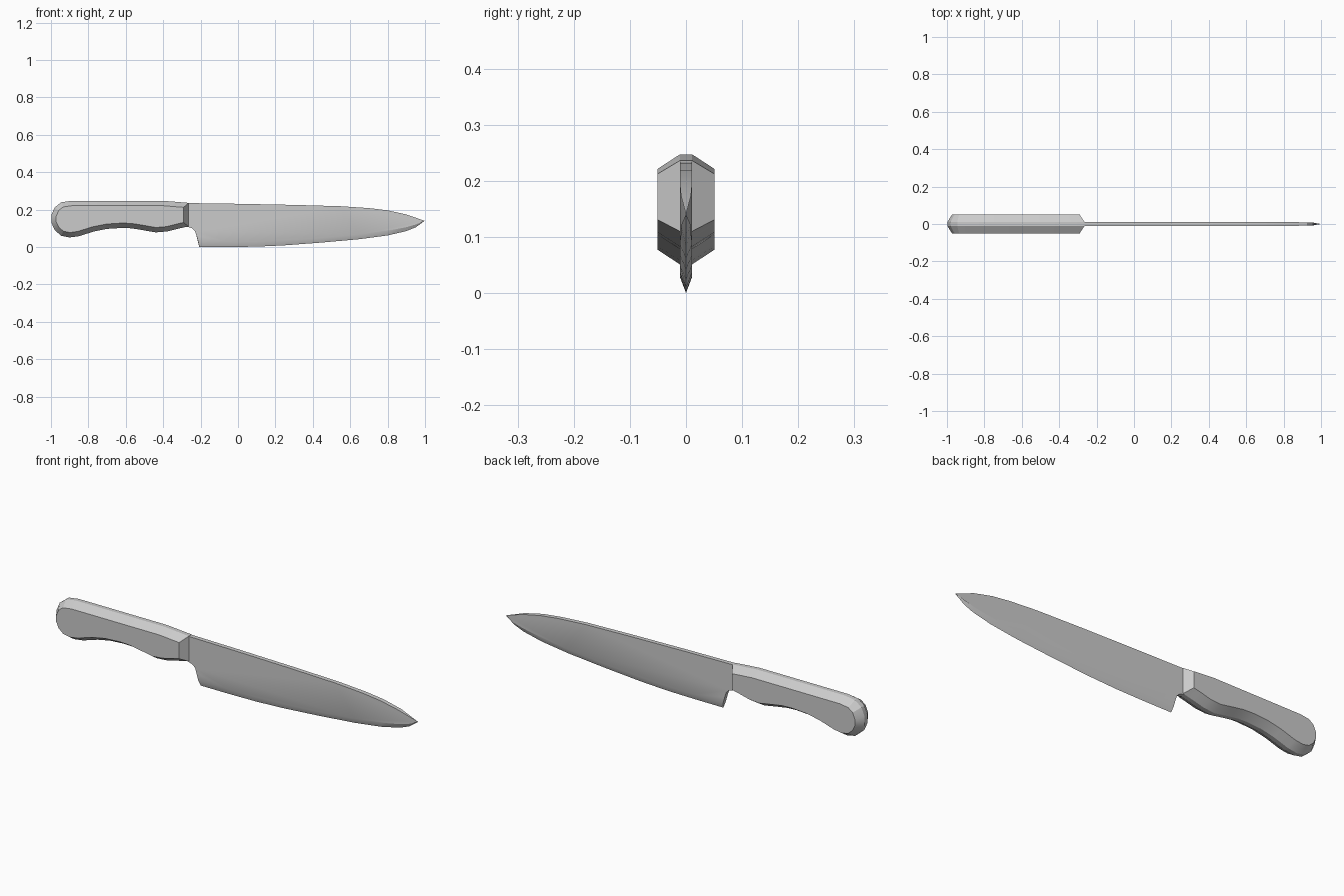
import bpy, bmesh
from mathutils import Vector

if "Cube" in bpy.data.objects:
    bpy.data.objects.remove(bpy.data.objects["Cube"])


def loft(name, loops):
    """Skin a closed solid across matching loops and cap both ends."""
    bm = bmesh.new()
    rings = [[bm.verts.new(p) for p in loop] for loop in loops]
    n = len(rings[0])
    for a, b in zip(rings, rings[1:]):
        for i in range(n):
            j = (i + 1) % n
            bm.faces.new((a[i], a[j], b[j], b[i]))
    bm.faces.new(rings[0])
    bm.faces.new(rings[-1])
    bmesh.ops.remove_doubles(bm, verts=bm.verts, dist=1e-5)
    bmesh.ops.recalc_face_normals(bm, faces=bm.faces)
    me = bpy.data.meshes.new(name)
    bm.to_mesh(me)
    bm.free()
    ob = bpy.data.objects.new(name, me)
    bpy.context.collection.objects.link(ob)
    bpy.ops.object.select_all(action='DESELECT')
    ob.select_set(True)
    bpy.context.view_layer.objects.active = ob
    bpy.ops.object.shade_smooth_by_angle(angle=0.42)
    return ob


def inset(pts, d):
    """Mitred inward offset of a clockwise outline."""
    out = []
    for i, p in enumerate(pts):
        p = Vector(p)
        e1 = (p - Vector(pts[i - 1])).normalized()
        e2 = (Vector(pts[(i + 1) % len(pts)]) - p).normalized()
        n1, n2 = Vector((e1.y, -e1.x)), Vector((e2.y, -e2.x))
        out.append(p + (n1 + n2) * d / (1 + n1.dot(n2)))
    return out


# Handle: contoured outline with broad chamfers to flat sides
grip = [(-0.265, 0.11), (-0.32, 0.098), (-0.38, 0.083), (-0.44, 0.078),
        (-0.52, 0.092), (-0.57, 0.1), (-0.62, 0.102), (-0.70, 0.097),
        (-0.77, 0.083), (-0.85, 0.058), (-0.90, 0.051), (-0.945, 0.06),
        (-0.98, 0.09), (-0.998, 0.13), (-0.998, 0.17), (-0.98, 0.212),
        (-0.945, 0.239), (-0.89, 0.247), (-0.4, 0.247), (-0.265, 0.236)]
flat = inset(grip, 0.026)
loft("handle", [[(x, y, z) for x, z in pts] for pts, y in
                ((flat, -0.051), (grip, -0.011), (grip, 0.011), (flat, 0.051))])

# Blade: spine and heel keep their thickness, cutting edge tapers to a line
spine = [(-0.28, 0.235), (0.0, 0.231), (0.3, 0.225), (0.55, 0.218),
         (0.7, 0.208), (0.8, 0.196), (0.9, 0.174)]
tip = (0.998, 0.14)
edge = [(0.95, 0.105, 0.12), (0.9, 0.085, 0.106), (0.8, 0.062, 0.087),
        (0.65, 0.042, 0.068), (0.45, 0.024, 0.05), (0.25, 0.009, 0.037),
        (0.1, 0.002, 0.031), (-0.05, 0.0, 0.029), (-0.207, 0.0, 0.029)]
heel = [(-0.222, 0.06), (-0.23, 0.085), (-0.245, 0.1), (-0.28, 0.111)]

core = spine + [tip] + [(x, z) for x, z, b in edge] + heel
side = spine + [tip] + [(x - 0.006 * (x < -0.2), b) for x, z, b in edge] + heel


def thickness(x):
    if x > 0.99:
        return 0.0
    return 0.011 if x < 0.85 else 0.009


def blade_side(sign):
    return [(x, sign * thickness(x), z) for x, z in side]


loft("blade", [blade_side(-1), [(x, 0, z) for x, z in core], blade_side(1)])
